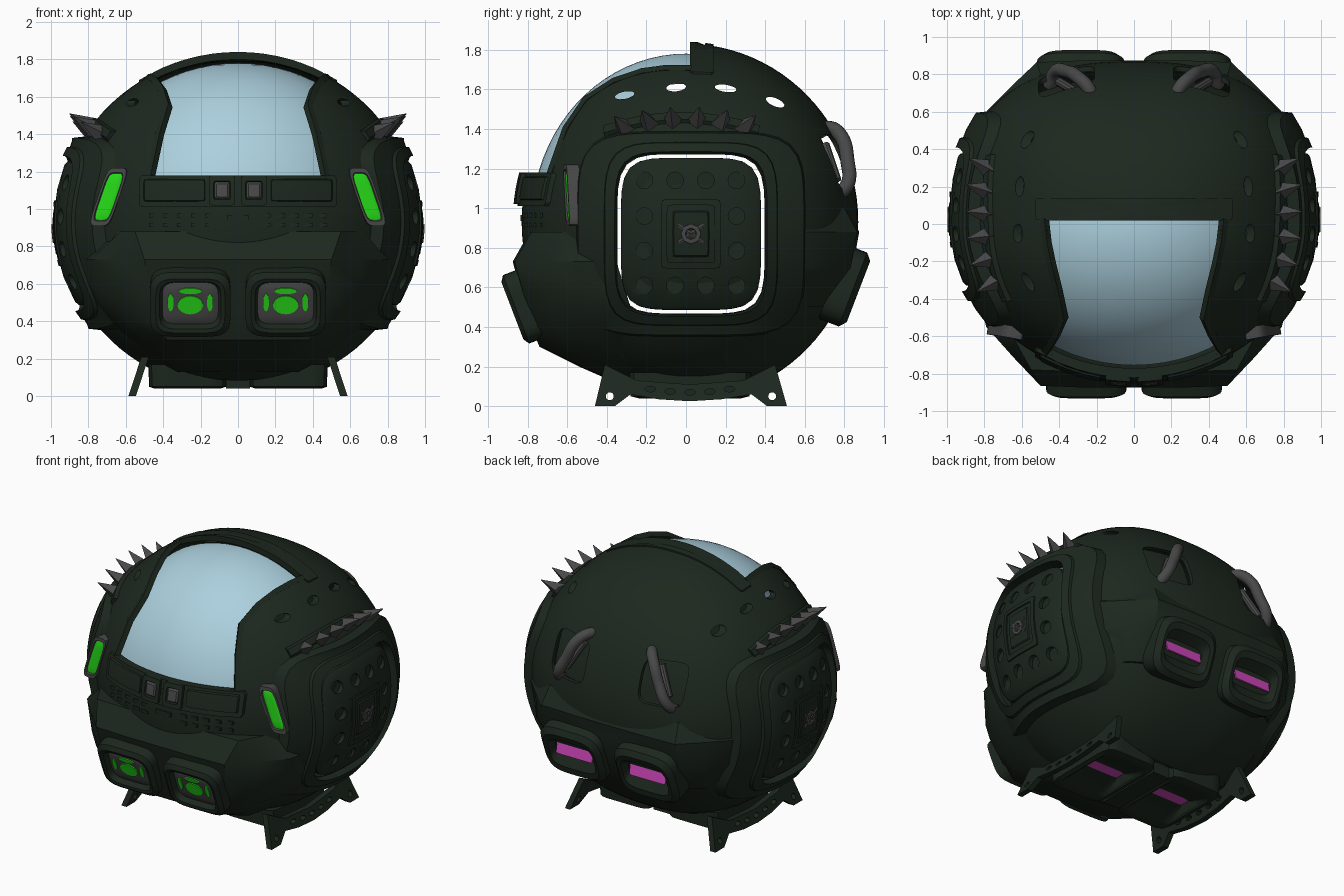
import bpy, bmesh, math
from mathutils import Vector, Matrix

if "Cube" in bpy.data.objects:
    bpy.data.objects.remove(bpy.data.objects["Cube"])

RX, RF, RB, RZ, CZ, N = 0.955, 0.83, 0.87, 0.90, 0.93, 2.5   # hull radii: side, front, back, height

def mat(name, c):
    m = bpy.data.materials.new(name)
    m.diffuse_color = (*c, 1)
    m.use_nodes = True
    m.node_tree.nodes["Principled BSDF"].inputs["Base Color"].default_value = m.diffuse_color
    return m
MATS = [mat("dark_green_hull", (.012, .021, .013)), mat("grey_metal", (.065, .065, .065)),
        mat("pale_blue_glass", (.41, .63, .73)), mat("green_light", (.02, .72, .01)),
        mat("magenta_glow", (.60, .06, .47))]
HULL, GREY, GLASS, GREEN, PINK = range(5)

# ---- hull surface functions: position on the hull seen along each axis
def sec(z): return math.sqrt(max(1 - ((z - CZ) / RZ) ** 2, 1e-4))
def side_x(y, z):
    n, r = (2, RF) if y < 0 else (N, RB)
    return RX * max(sec(z) ** n - abs(y / r) ** n, 1e-4) ** (1 / n)
def front_y(x, z): return -RF * math.sqrt(max(sec(z) ** 2 - (x / RX) ** 2, 1e-4))
def back_y(x, z): return RB * max(sec(z) ** N - abs(x / RX) ** N, 1e-4) ** (1 / N)
def top_z(x, y):
    n, r = (2, RF) if y < 0 else (N, RB)
    return CZ + RZ * math.sqrt(max(1 - (abs(x / RX) ** n + abs(y / r) ** n) ** (2 / n), 1e-4))

# ---- placing functions (u, v, outward) -> point
def on_side(s, cy, cz): return lambda u, v, d: Vector((s * (side_x(cy + u, cz + v) + d), cy + u, cz + v))
def on_front(cx, cz): return lambda u, v, d: Vector((cx + u, front_y(cx + u, cz + v) - d, cz + v))
def on_back(cx, cz): return lambda u, v, d: Vector((cx + u, back_y(cx + u, cz + v) + d, cz + v))
def flat(c, u, v, n):
    c, u, v, n = map(Vector, (c, u, v, n))
    return lambda a, b, d: c + u * a + v * b + n * d

def finish(name, bm, mi=None):
    bmesh.ops.recalc_face_normals(bm, faces=bm.faces)
    me = bpy.data.meshes.new(name)
    bm.to_mesh(me); bm.free()
    for m in MATS: me.materials.append(m)
    if mi is not None:
        for p in me.polygons: p.material_index = mi
    ob = bpy.data.objects.new(name, me)
    bpy.context.collection.objects.link(ob)
    return ob

def rings(name, specs, fn, e=2, seg=48, closed=False):
    """Loft rounded-square rings (half_w, half_h, outward, material)."""
    if not closed:
        a, b = specs[0], specs[-1]
        caps = [(k * s[0], k * s[1], s[2], s[3]) for s in (a, b) for k in (.3, .65)]
        specs = caps[:2] + specs + [caps[3], caps[2]]
    bm = bmesh.new(); loops = []
    for w, h, d, m in specs:
        loop = []
        for i in range(seg):
            t = 2 * math.pi * i / seg
            c, s = math.cos(t), math.sin(t)
            r = (abs(c) ** e + abs(s) ** e) ** (-1 / e)
            loop.append(bm.verts.new(fn(w * r * c, h * r * s, d)))
        loops.append(loop)
    for k in range(len(loops) - (0 if closed else 1)):
        A, B = loops[k], loops[(k + 1) % len(loops)]
        for i in range(seg):
            j = (i + 1) % seg
            bm.faces.new((A[i], A[j], B[j], B[i])).material_index = specs[k][3]
    if not closed:
        bm.faces.new(loops[0]).material_index = specs[0][3]
        bm.faces.new(loops[-1]).material_index = specs[-1][3]
    return finish(name, bm)

def stack(name, sections, mi=HULL):
    """Loft equal-length 3D polygons with end caps."""
    bm = bmesh.new()
    L = [[bm.verts.new(p) for p in s] for s in sections]
    n = len(L[0])
    for A, B in zip(L, L[1:]):
        for i in range(n): bm.faces.new((A[i], A[(i + 1) % n], B[(i + 1) % n], B[i]))
    bm.faces.new(L[0]); bm.faces.new(L[-1])
    return finish(name, bm, mi)

def boxes(name, items, mi=HULL):
    bm = bmesh.new()
    for c, size in items:
        bmesh.ops.create_cube(bm, size=1, matrix=Matrix.Translation(c) @ Matrix.Diagonal((*size, 1)))
    return finish(name, bm, mi)

def tube(name, pts, r, mi, res=3, smooth=True):
    cu = bpy.data.curves.new(name, 'CURVE'); cu.dimensions = '3D'
    cu.bevel_depth, cu.bevel_resolution, cu.use_fill_caps, cu.resolution_u = r, res, True, 8
    sp = cu.splines.new('BEZIER'); sp.bezier_points.add(len(pts) - 1)
    for b, p in zip(sp.bezier_points, pts):
        b.co = p
        b.handle_left_type = b.handle_right_type = 'AUTO' if smooth else 'VECTOR'
    ob = bpy.data.objects.new(name, cu); bpy.context.collection.objects.link(ob)
    cu.materials.append(MATS[mi])
    bpy.ops.object.select_all(action='DESELECT')
    ob.select_set(True); bpy.context.view_layer.objects.active = ob
    bpy.ops.object.convert(target='MESH')

def cut(ob, cutter):
    md = ob.modifiers.new("cut", 'BOOLEAN')
    md.operation, md.solver, md.object = 'DIFFERENCE', 'EXACT', cutter
    bpy.context.view_layer.objects.active = ob
    bpy.ops.object.modifier_apply(modifier=md.name)
    bpy.data.objects.remove(cutter)

def cylinders(name, items, depth=1):
    """Elliptic cylinders along x: (centre, half_y, half_z, tilt)."""
    bm = bmesh.new()
    for c, ry, rz, t in items:
        M = Matrix.Translation(c) @ Matrix.Rotation(t, 4, 'X') @ Matrix.Diagonal((1, ry, rz, 1)) @ Matrix.Rotation(math.pi / 2, 4, 'Y')
        bmesh.ops.create_cone(bm, cap_ends=True, segments=20, radius1=1, radius2=1, depth=depth, matrix=M)
    return finish(name, bm)

def body(name, scales):
    """Hull ellipsoid, one closed surface per scale; the second one faces inward."""
    bm = bmesh.new()
    for k in scales:
        for v in bmesh.ops.create_uvsphere(bm, u_segments=96, v_segments=48, radius=1)['verts']:
            a, b, c = v.co
            h = math.hypot(a, b)
            q = 1 if b < 0 or h < 1e-6 else (abs(a / h) ** N + abs(b / h) ** N) ** (-1 / N)
            v.co = (k * RX * a * q, k * (RF if b < 0 else RB) * b * q, CZ + k * RZ * c)
    ob = finish(name, bm)
    if len(scales) > 1:
        P = ob.data.polygons
        for p in list(P)[len(P) // 2:]: p.flip()
    return ob

# ---- hollow hull: cut the canopy opening, door gaps, roof slots, rear pockets and belly
hull = body("hull", (1, .97))
half = [(.47, .02), (.44, -.22), (.37, -.5), (.47, -.69), (.47, -1.2)]
outline = half + [(-x, y) for x, y in reversed(half)]
cut(hull, stack("canopy_cutter", [[(x, y, z) for x, y in outline] for z in (1.18, 2.2)]))
DY, DZ = .025, .87
for s in (1, -1):
    f = flat((s * .3, DY, DZ), (0, 1, 0), (0, 0, 1), (s, 0, 0))
    cut(hull, rings("door_cutter", [(.372, .402, 0, 0), (.372, .402, 1, 0), (.354, .384, 1, 0), (.354, .384, 0, 0)], f, 5, closed=True))
cut(hull, cylinders("slot_cutter", [((0, -.31, 1.57), .05, .018, .2), ((0, -.05, 1.61), .05, .02, .1),
                                    ((0, .2, 1.605), .055, .018, -.15), ((0, .45, 1.535), .05, .02, -.4)], depth=2.4))
for s in (1, -1):
    cut(hull, rings("pocket_cutter", [(.15, .14, .5, 0), (.15, .14, 1, 0)],
                    flat((s * .36, 0, 1.23), (1, 0, 0), (0, 0, 1), (0, 1, 0)), 5))
cut(hull, boxes("belly_cutter", [((0, .02, 0), (.9, .6, .22))]))

# ---- canopy glass and frame
bm = bmesh.new()
bmesh.ops.create_uvsphere(bm, u_segments=64, v_segments=40, radius=1,
                          matrix=Matrix.Translation((0, 0, CZ)) @ Matrix.Diagonal((.88, .78, .85, 1)))
for co, no in (((0, 0, 1.14), (0, 0, -1)), ((0, .05, 0), (0, 1, 0)), ((.5, 0, 0), (1, 0, 0)), ((-.5, 0, 0), (-1, 0, 0))):
    bmesh.ops.bisect_plane(bm, geom=bm.verts[:] + bm.edges[:] + bm.faces[:], plane_co=co, plane_no=no, clear_outer=True)
finish("canopy_glass", bm, GLASS)
for s in (1, -1):
    edge = [(.48, .03), (.465, -.1), (.44, -.22), (.405, -.36), (.375, -.5), (.42, -.6), (.475, -.69)]
    tube("canopy_rim", [(s * x, y, top_z(x, y) - .01) for x, y in edge], .025, HULL, 0, False)
rings("canopy_arch", [(.53, .06, -.03, 0), (.53, .06, .01, 0)],
      lambda u, v, d: Vector((u, .08 + v, top_z(u, .08 + v) + d)), 30)

# ---- front console with two screens and rows of vents
rings("console", [(.53, .085, -.02, 0), (.53, .085, .025, 0)], on_front(0, 1.095), 30)
for s in (1, -1):
    rings("console_panel", [(.165, .06, .02, 0), (.16, .055, .034, 0)], on_front(s * .34, 1.1), 30)
    rings("console_screen", [(.07, .08, .02, 0), (.07, .08, .045, 0), (.045, .05, .045, 0), (.04, .045, .035, GREY),
                             (.03, .035, .045, GREY)], on_front(s * .085, 1.1), 12)
boxes("vent_slots", [((x, front_y(x, z), z), (.05, .012, .022)) for z in (.915, .965)
                     for x in [i * .075 for i in range(-6, 7)] if abs(x) > .1] + [((0, -.83, .95), (.12, .012, .03))])

# ---- chin bulge at the front and belt at the back, trimmed to the hull surface
def bulge(name, s, rows):
    secs = []
    for z, d, c, w, yc, k in rows:
        h = [(c * .5, d), (c, d - .01), (k * (c + w) / 2, k * (d + yc) / 2), (w, yc), (w + .05, yc - .2), (w, .12)]
        secs.append([(x, s * y, z) for x, y in h] + [(-x, s * y, z) for x, y in reversed(h)])
    cut(stack(name, secs), body("trim", (1,)))
bulge("chin", -1, [(.88, .79, .55, .70, .50, 1), (.73, .875, .5, .79, .55, 1), (.6, .84, .48, .77, .53, 1.03), (.5, .81, .46, .73, .5, 1.05),
                   (.4, .78, .43, .66, .46, 1.07), (.3, .74, .38, .55, .4, 1.08), (.2, .54, .32, .45, .32, 1.08), (.13, .38, .25, .34, .2, 1.08)])
bulge("rear_belt", 1, [(1.0, .81, .5, .70, .57, 1), (.88, .875, .52, .79, .6, 1), (.7, .84, .52, .77, .58, 1.02), (.5, .73, .46, .66, .48, 1.05)])

# ---- headlamps, thrusters, side lights, handles
T = math.radians(21)
sn, cs = math.sin(T), math.cos(T)
for s in (1, -1):
    up, out = (0, -sn, cs), (0, -cs, -sn)
    c = Vector((s * .255, -.83, .5))
    rings("headlamp_frame", [(.215, .185, -.06, 0), (.215, .185, .03, 0), (.185, .155, .05, 0), (.165, .135, .045, 0),
                             (.15, .12, .01, GREY), (.12, .095, .02, GREY)], flat(c, (1, 0, 0), up, out), 5)
    for u, v, w, h in ((0, -.005, .068, .052), (0, .075, .06, .017), (.105, .01, .016, .05), (-.105, .01, .016, .05)):
        rings("headlamp_lens", [(w, h, .01, GREEN), (w, h, .027, GREEN)],
              flat(c + Vector((u, 0, 0)) + v * Vector(up), (1, 0, 0), up, out), 2, 24)
    rings("rear_thruster", [(.235, .2, -.08, 0), (.235, .2, .03, 0), (.2, .165, .06, 0), (.175, .12, .055, 0),
                            (.16, .06, .0, 0)], flat((s * .285, .815, .6), (1, 0, 0), (0, sn, cs), (0, cs, -sn)), 4)
    rings("rear_thruster_glow", [(.14, .042, -.01, PINK), (.14, .042, 0, PINK)],
          flat((s * .285, .832, .6), (1, 0, 0), (0, -.2, .98), (0, .98, .2)), 20)
    rings("belly_thruster", [(.21, .31, -.08, 0), (.205, .30, .04, 0), (.175, .26, .05, 0), (.16, .22, .04, 0),
                             (.14, .04, -.01, PINK), (.13, .03, -.01, PINK)],
          flat((s * .27, .02, .09), (1, 0, 0), (0, 1, 0), (0, 0, -1)), 8)
    rings("side_light", [(.058, .155, -.05, GREY), (.058, .155, .015, GREY), (.046, .13, .015, GREY),
                         (.042, .125, .005, GREEN), (.03, .11, .009, GREEN)],
          flat((s * .69, -.59, 1.065), (.98, s * .18, 0), (-s * .34, -.05, 1), (s * .18, -.98, 0)), 5)
    rings("pocket_back", [(.18, .17, -.1, 0), (.18, .17, -.08, 0)], on_back(s * .36, 1.23), 12)
    tube("pocket_piston", [(s * .3, .70, 1.32), (s * .4, .76, 1.14)], .025, GREY)
    tube("rear_handle", [(s * x, y, z) for x, y, z in ((.22, .66, 1.38), (.24, .72, 1.405), (.3, .785, 1.36),
         (.36, .815, 1.24), (.42, .815, 1.12), (.45, .74, 1.05))], .036, GREY, 5)

    # ---- side door: shoulder panel, frame, plate with round recesses, centre panel and hub
    f = on_side(s, DY, DZ)
    rings("shoulder_panel", [(.58, .52, -.02, 0), (.57, .51, .06, 0), (.48, .49, .05, 0), (.40, .43, .04, 0), (.39, .42, -.02, 0)], f, 5, 64, True)
    rings("door_frame", [(.45, .475, -.02, 0), (.435, .46, .06, 0), (.385, .415, .06, 0), (.373, .403, -.02, 0)], f, 5, 64, True)
    door = rings("door", [(.353, .383, -.02, 0), (.353, .383, .02, 0), (.335, .365, .03, 0)], f, 5, 64)
    spots = [(y, z) for y in (-.21, -.055, .1, .255) for z in (.61, .785, .96, 1.14) if y in (-.21, .255) or z in (.61, 1.14)]
    cut(door, cylinders("recess_cutter", [((s * (side_x(y, z) + .105), y, z), .042, .042, 0) for y, z in spots], depth=.2))
    rings("door_panel_frame", [(.15, .175, .02, 0), (.15, .175, .037, 0), (.12, .145, .037, 0), (.12, .145, .02, 0)], f, 30, closed=True)
    rings("door_panel", [(.1, .125, .02, 0), (.085, .11, .036, 0)], f, 30)
    rings("door_hub", [(.055, .055, .02, GREY), (.05, .05, .043, GREY), (.03, .03, .043, GREY), (.025, .025, .035, GREY)], f, 2, 8)
    for k in (1, -1): tube("door_hub_bar", [f(-.065, -.045 * k, .035), f(.065, .045 * k, .035)], .009, GREY, 1)

    # ---- shoulder rail and spikes
    rail = [(y, 1.445 - .45 * (y + .02) ** 2) for y in (-.4, -.26, -.13, 0, .12, .24, .36)]
    tube("spike_rail", [(s * (side_x(y, z) - .025), y, z) for y, z in rail], .045, HULL, 1)
    bm = bmesh.new()
    for i in range(6):
        y = .29 - .118 * i
        z = 1.435 - .45 * y * y
        d = Vector((s * .85, y * 1.5, .5)).normalized()
        p = Vector((s * (side_x(y, z) - .02), y, z)) + d * .07
        bmesh.ops.create_cone(bm, cap_ends=True, segments=4, radius1=.06, radius2=.002, depth=.16,
                              matrix=Matrix.Translation(p) @ d.to_track_quat('Z', 'Y').to_matrix().to_4x4())
    finish("shoulder_spikes", bm, GREY)

    # ---- landing skirt: two feet joined by a perforated strip
    prof = [(-.46, 0), (-.41, .21), (-.25, .13), (.02, .11), (.29, .13), (.45, .21), (.51, 0), (.41, 0), (.33, .06),
            (.18, .035), (.02, .025), (-.14, .035), (-.28, .06), (-.36, 0)]
    skirt = stack("landing_skirt", [[(s * (.5 + (.2 - z) * .33 + t), y, z) for y, z in prof] for t in (-.02, .02)])
    cut(skirt, cylinders("hole_cutter", [((s * .54, y, .05), .02, .02, 0) for y in (-.385, .435)]
                         + [((s * .54, .02 + .1 * i, .07 + .004 * i * i), .027, .014, 0) for i in range(-2, 3)], depth=.3))
boxes("keel_block", [((0, .02, .08), (.13, .5, .08))])

# ---- smooth shading with sharp edges kept
bpy.ops.object.select_all(action='DESELECT')
for ob in bpy.context.scene.objects:
    if ob.type == 'MESH':
        ob.select_set(True); bpy.context.view_layer.objects.active = ob
bpy.ops.object.shade_smooth_by_angle(angle=math.radians(32))
